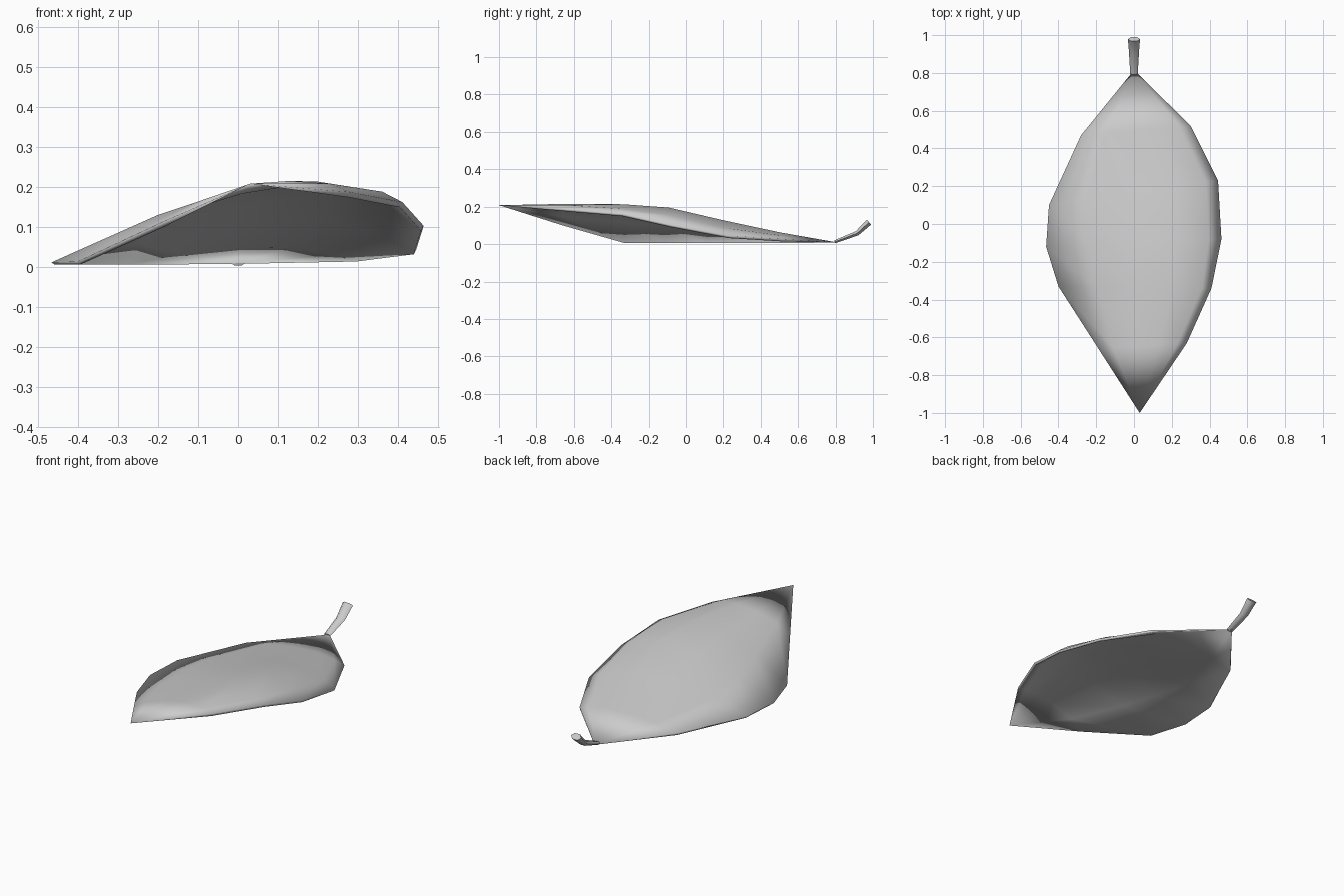
import bpy, bmesh, math
from mathutils import Vector

if "Cube" in bpy.data.objects:
    bpy.data.objects.remove(bpy.data.objects["Cube"])


def make_object(name, bm, angle):
    bmesh.ops.recalc_face_normals(bm, faces=bm.faces)
    mesh = bpy.data.meshes.new(name)
    bm.to_mesh(mesh)
    bm.free()
    obj = bpy.data.objects.new(name, mesh)
    bpy.context.collection.objects.link(obj)
    bpy.ops.object.select_all(action='DESELECT')
    obj.select_set(True)
    bpy.context.view_layer.objects.active = obj
    bpy.ops.object.shade_smooth_by_angle(angle=math.radians(angle))
    return obj


# Leaf blade: cross sections from stem to tip (y of left and right ends, x list, z list)
rows = [
    (0.47, 0.52, (-0.28, -0.15, 0.0, 0.14, 0.24, 0.30), (0.018, 0.045, 0.06, 0.062, 0.045, 0.027)),
    (0.10, 0.23, (-0.45, -0.25, 0.0, 0.22, 0.38, 0.445), (0.015, 0.072, 0.115, 0.128, 0.085, 0.045)),
    (-0.12, -0.08, (-0.465, -0.24, 0.0, 0.22, 0.395, 0.463), (0.012, 0.108, 0.165, 0.195, 0.155, 0.103)),
    (-0.33, -0.34, (-0.40, -0.20, 0.0, 0.20, 0.36, 0.41), (0.014, 0.13, 0.185, 0.213, 0.188, 0.162)),
    (-0.66, -0.63, (-0.188, -0.11, 0.01, 0.13, 0.23, 0.28), (0.113, 0.16, 0.196, 0.215, 0.208, 0.187)),
]
bm = bmesh.new()
base = bm.verts.new((0, 0.815, 0.008))
tip = bm.verts.new((0.03, -1, 0.208))


def add_sheet(drop, inset):
    grid = []
    for yl, yr, xs, zs in rows:
        grid.append([bm.verts.new((x * inset, yl + (yr - yl) * (x - xs[0]) / (xs[-1] - xs[0]),
                                   max(z - drop, 0.006))) for x, z in zip(xs, zs)])
    for i in range(5):
        bm.faces.new((base, grid[0][i], grid[0][i + 1]))
        bm.faces.new((tip, grid[-1][i + 1], grid[-1][i]))
        for a, b in zip(grid, grid[1:]):
            bm.faces.new((a[i], b[i], b[i + 1], a[i + 1]))
    return grid


# Upper and lower skins sharing the tip and base, joined by a thin rim
top = add_sheet(0, 1)
low = add_sheet(0.013, 0.985)
for side in (0, -1):
    for k in range(4):
        bm.faces.new((top[k][side], top[k + 1][side], low[k + 1][side], low[k][side]))
    bm.faces.new((base, top[0][side], low[0][side]))
    bm.faces.new((tip, top[-1][side], low[-1][side]))
make_object("leaf_blade", bm, 180)

# Stem: flattened six sided tube curling up, widening to its cut end
path = [(0.795, 0.012, 0.020, 0.008), (0.915, 0.058, 0.027, 0.013), (0.979, 0.117, 0.032, 0.017)]
dirs = [(0.93, 0.37), (0.83, 0.56), (0.76, 0.65)]
bm = bmesh.new()
rings = []
for (y, z, rx, rz), (dy, dz) in zip(path, dirs):
    ring = []
    for k in range(6):
        t = k * math.tau / 6
        up = Vector((0, -dz, dy)) * (rz * math.sin(t) * 1.15)
        ring.append(bm.verts.new(Vector((rx * math.cos(t), y, z)) + up))
    rings.append(ring)
for a, b in zip(rings, rings[1:]):
    for k in range(6):
        n = (k + 1) % 6
        bm.faces.new((a[k], a[n], b[n], b[k]))
bm.faces.new(rings[-1])
bm.faces.new(rings[0])
make_object("leaf_stem", bm, 65)
